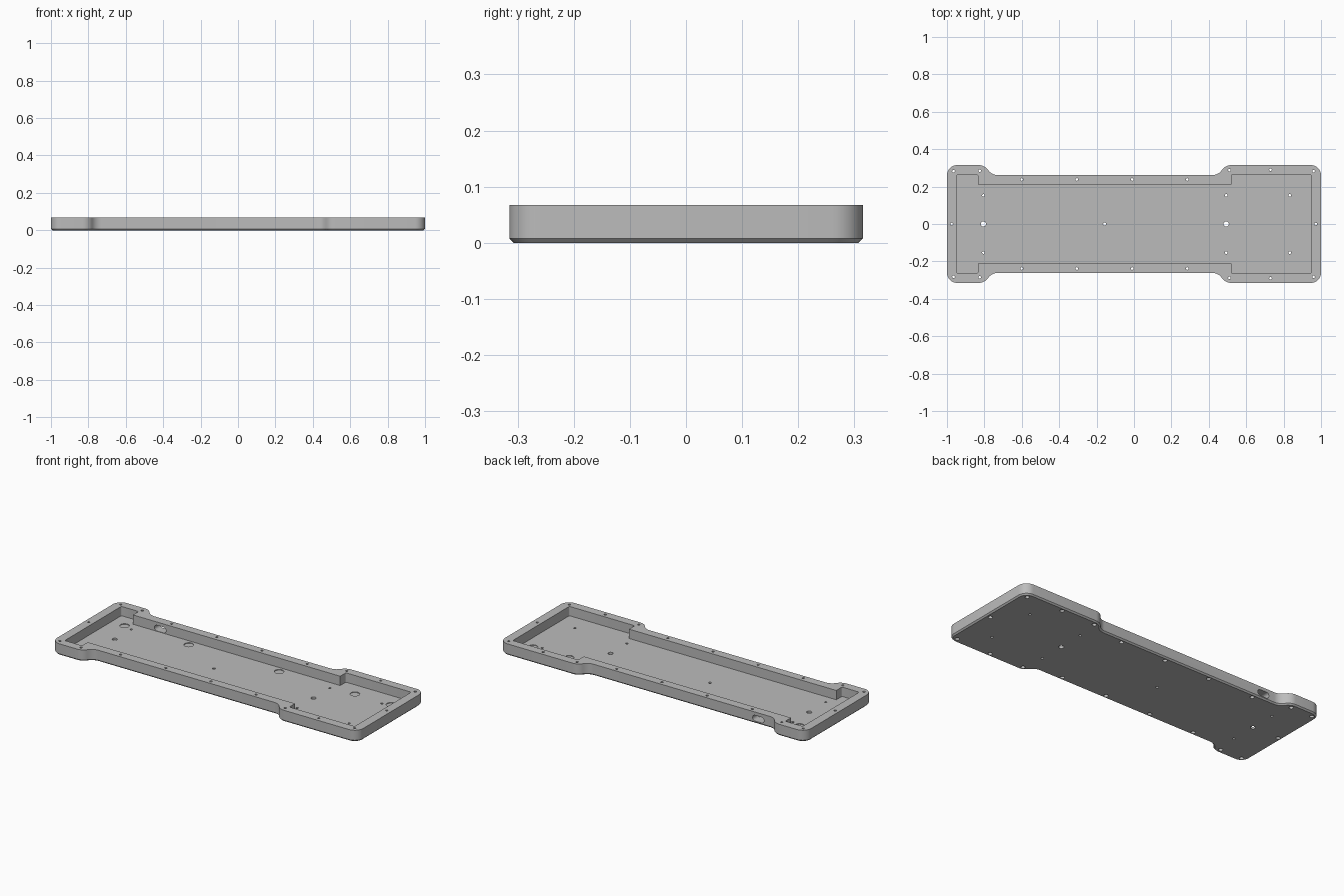
import bpy, bmesh
from math import sin, cos, radians
from mathutils import Matrix

HEIGHT, FLOOR = 0.067, 0.012

cube = bpy.data.objects.get("Cube")
if cube:
    bpy.data.objects.remove(cube, do_unlink=True)

grey = bpy.data.materials.new("light_grey")
grey.use_nodes = True
grey.diffuse_color = (0.5, 0.5, 0.5, 1)
grey.node_tree.nodes["Principled BSDF"].inputs["Base Color"].default_value = (0.5, 0.5, 0.5, 1)


def arc(cx, cy, r, start, end, steps=8):
    angles = [radians(start + (end - start) * i / steps) for i in range(steps + 1)]
    return [(cx + r * cos(a), cy + r * sin(a)) for a in angles]


def mirrored(half):
    return half + [(x, -y) for x, y in reversed(half)]


def prism(bm, points, z0, z1):
    """Extrude a flat outline and return its bottom edges."""
    base = bm.faces.new([bm.verts.new((x, y, z0)) for x, y in points])
    edges = list(base.edges)
    ext = bmesh.ops.extrude_face_region(bm, geom=[base])["geom"]
    top = [v for v in ext if isinstance(v, bmesh.types.BMVert)]
    bmesh.ops.translate(bm, verts=top, vec=(0, 0, z1 - z0))
    if not base.is_valid:
        base = bm.faces.new([v for v in bm.verts if v not in top])
    bmesh.ops.recalc_face_normals(bm, faces=bm.faces)
    return edges


def finish(bm, name):
    mesh = bpy.data.meshes.new(name)
    bm.to_mesh(mesh)
    bm.free()
    mesh.materials.append(grey)
    obj = bpy.data.objects.new(name, mesh)
    bpy.context.collection.objects.link(obj)
    return obj


def closed_prism(points, z0, z1, name, chamfer=0):
    bm = bmesh.new()
    low = [bm.verts.new((x, y, z0)) for x, y in points]
    high = [bm.verts.new((x, y, z1)) for x, y in points]
    base = bm.faces.new(low)
    bm.faces.new(high)
    for i in range(len(low)):
        j = (i + 1) % len(low)
        bm.faces.new((low[i], low[j], high[j], high[i]))
    bmesh.ops.recalc_face_normals(bm, faces=bm.faces)
    if chamfer:
        bmesh.ops.bevel(bm, geom=list(base.edges), offset=chamfer,
                        segments=1, affect='EDGES')
    return finish(bm, name)


def drills(holes, z0, z1, name):
    bm = bmesh.new()
    for x, y, r in holes:
        bmesh.ops.create_cone(bm, cap_ends=True, segments=20, radius1=r, radius2=r,
                              depth=z1 - z0,
                              matrix=Matrix.Translation((x, y, (z0 + z1) / 2)))
    return finish(bm, name)


def cut(target, cutter):
    cutter.hide_render = True
    mod = target.modifiers.new("cut", 'BOOLEAN')
    mod.operation = 'DIFFERENCE'
    mod.solver = 'EXACT'
    mod.object = cutter
    bpy.context.view_layer.objects.active = target
    bpy.ops.object.modifier_apply(modifier=mod.name)
    bpy.data.objects.remove(cutter, do_unlink=True)


# Case body: two wide ends joined by S-curves to a narrower middle
outline = mirrored(
    arc(-0.945, 0.26, 0.055, 180, 90)
    + arc(-0.83, 0.255, 0.06, 90, 34) + arc(-0.73, 0.322, 0.06, 214, 270)
    + arc(0.42, 0.322, 0.06, 270, 326) + arc(0.52, 0.255, 0.06, 146, 90)
    + arc(0.945, 0.26, 0.055, 90, 0))
case = closed_prism(outline, 0, HEIGHT, "case_tray", chamfer=0.008)

# Inner pocket
pocket = mirrored(
    arc(-0.939, 0.256, 0.008, 180, 90, 4) + arc(-0.842, 0.256, 0.008, 90, 0, 4)
    + [(-0.834, 0.211), (0.52, 0.211)]
    + arc(0.528, 0.256, 0.008, 180, 90, 4) + arc(0.939, 0.256, 0.008, 90, 0, 4))
cut(case, closed_prism(pocket, FLOOR, 0.1, "pocket_cutter"))

# Screw holes through the rim, counterbored from below
rim_half = [(-0.965, 0.283), (-0.825, 0.285), (0.51, 0.288), (0.73, 0.29), (0.96, 0.283)]
rim_half += [(-0.6 + 0.295 * i, 0.238) for i in range(4)]
rim = mirrored(rim_half) + [(-0.975, 0), (0.972, 0)]
cut(case, drills([(x, y, 0.007) for x, y in rim], -0.05, 0.1, "rim_drill"))
cut(case, drills([(x, y, 0.012) for x, y in rim], -0.05, 0.025, "counterbore_drill"))

# Mounting holes through the floor
floor_holes = [(x, y, 0.007) for x in (-0.805, 0.493, 0.833) for y in (-0.153, 0.153)]
floor_holes += [(-0.805, 0, 0.014), (0.493, 0, 0.014), (-0.157, 0, 0.008)]
cut(case, drills(floor_holes, -0.05, 0.05, "floor_drill"))

# Shallow round recesses along the back of the floor
recesses = [(x, 0.17, 0.026) for x in (-0.86, -0.44, 0.15, 0.645, 0.88)]
cut(case, drills(recesses, FLOOR - 0.004, 0.05, "recess_drill"))

# Rounded cable port through the back wall
port = closed_prism(arc(-0.021, 0, 0.017, 90, 270) + arc(0.021, 0, 0.017, -90, 90),
                    -0.06, 0.06, "port_cutter")
port.data.transform(Matrix.Translation((-0.656, 0.25, 0.031)) @ Matrix.Rotation(radians(90), 4, 'X'))
cut(case, port)

# Smooth curved walls, keep hard edges
bpy.ops.object.select_all(action='DESELECT')
case.select_set(True)
bpy.context.view_layer.objects.active = case
bpy.ops.object.shade_smooth_by_angle(angle=radians(30))
